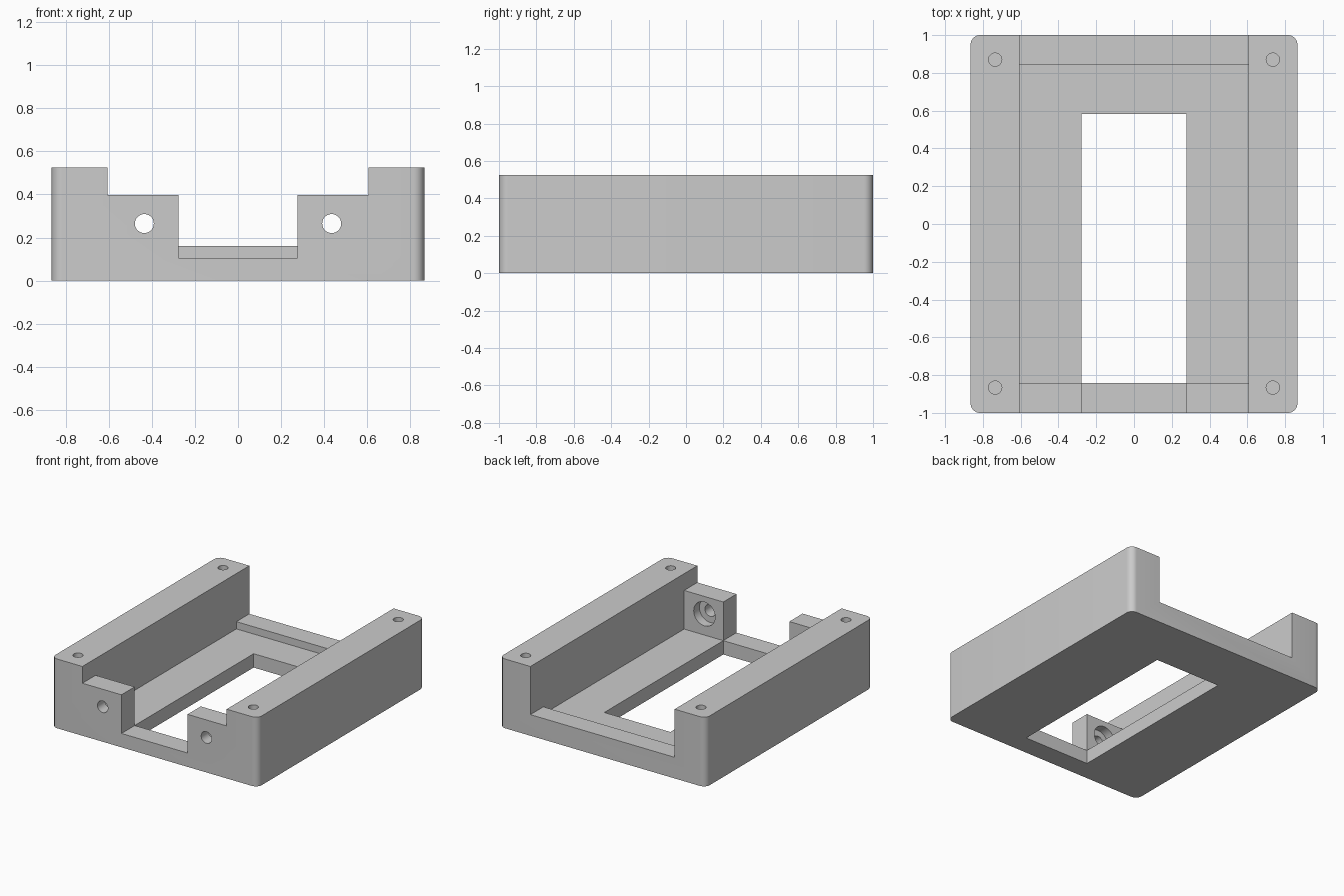
import bpy, bmesh, math
from mathutils import Matrix, Vector

cube = bpy.data.objects.get("Cube")
if cube:
    bpy.data.objects.remove(cube, do_unlink=True)

grey = bpy.data.materials.new("plain grey")
grey.use_nodes = True
colour = (0.6, 0.6, 0.6, 1)
grey.diffuse_color = colour
grey.node_tree.nodes["Principled BSDF"].inputs["Base Color"].default_value = colour

HALF_W, HALF_D, TOP = 0.865, 1.0, 0.525
CHANNEL, GAP = 0.605, 0.277
FRONT_WALL, FLOOR = -0.842, 0.105
OUT = 1.2  # how far cutters reach past the body


def make_object(name, bm):
    mesh = bpy.data.meshes.new(name)
    bm.to_mesh(mesh)
    bm.free()
    obj = bpy.data.objects.new(name, mesh)
    bpy.context.collection.objects.link(obj)
    mesh.materials.append(grey)
    return obj


def box(name, half_x, y0, y1, z0, z1):
    bm = bmesh.new()
    size = Matrix.Diagonal((2 * half_x, y1 - y0, z1 - z0, 1))
    centre = Matrix.Translation((0, (y0 + y1) / 2, (z0 + z1) / 2))
    bmesh.ops.create_cube(bm, size=1, matrix=centre @ size)
    return make_object(name, bm)


def cylinder(name, radius, start, end):
    start, end = Vector(start), Vector(end)
    axis = end - start
    turn = axis.to_track_quat("Z", "Y").to_matrix().to_4x4()
    bm = bmesh.new()
    bmesh.ops.create_cone(bm, cap_ends=True, segments=40, radius1=radius, radius2=radius,
                          depth=axis.length, matrix=Matrix.Translation((start + end) / 2) @ turn)
    return make_object(name, bm)


def cut(body, cutter):
    cutter.hide_render = True
    mod = body.modifiers.new("cut", "BOOLEAN")
    mod.operation, mod.solver, mod.object = "DIFFERENCE", "EXACT", cutter
    bpy.context.view_layer.objects.active = body
    bpy.ops.object.modifier_apply(modifier=mod.name)
    bpy.data.objects.remove(cutter, do_unlink=True)


# Block with rounded vertical corners
frame = box("mounting_frame", HALF_W, -HALF_D, HALF_D, 0, TOP)
bm = bmesh.new()
bm.from_mesh(frame.data)
uprights = [e for e in bm.edges if abs(e.verts[0].co.z - e.verts[1].co.z) > 0.1]
bmesh.ops.bevel(bm, geom=uprights, offset=0.05, segments=8, profile=0.5, affect="EDGES")
bm.to_mesh(frame.data)
bm.free()

# Channel, back ledge, front blocks, front gap and floor opening
cut(frame, box("block_tops", CHANNEL, -OUT, OUT, 0.398, 1))
cut(frame, box("back_ledge", CHANNEL, FRONT_WALL, OUT, 0.16, 1))
cut(frame, box("channel", CHANNEL, FRONT_WALL, 0.845, FLOOR, 1))
cut(frame, box("front_gap", GAP, -OUT, 0, FLOOR, 1))
cut(frame, box("floor_opening", GAP, FRONT_WALL, 0.583, -0.2, 1))

for side in (-1, 1):
    # Counterbored holes through the front blocks
    x, z = side * 0.435, 0.265
    cut(frame, cylinder("bolt_hole", 0.044, (x, -OUT, z), (x, -0.7, z)))
    cut(frame, cylinder("counterbore", 0.09, (x, -0.91, z), (x, -0.7, z)))
    # Blind screw holes in the rail tops
    for y in (-0.866, 0.87):
        cut(frame, cylinder("screw_hole", 0.035, (side * 0.735, y, 0.25), (side * 0.735, y, 0.7)))

# Merge leftover flat seams
bm = bmesh.new()
bm.from_mesh(frame.data)
bmesh.ops.remove_doubles(bm, verts=bm.verts, dist=0.0001)
bmesh.ops.dissolve_limit(bm, angle_limit=math.radians(0.5), verts=bm.verts, edges=bm.edges)
bm.to_mesh(frame.data)
bm.free()

bpy.ops.object.select_all(action="DESELECT")
frame.select_set(True)
bpy.context.view_layer.objects.active = frame
bpy.ops.object.shade_smooth_by_angle(angle=math.radians(30))
